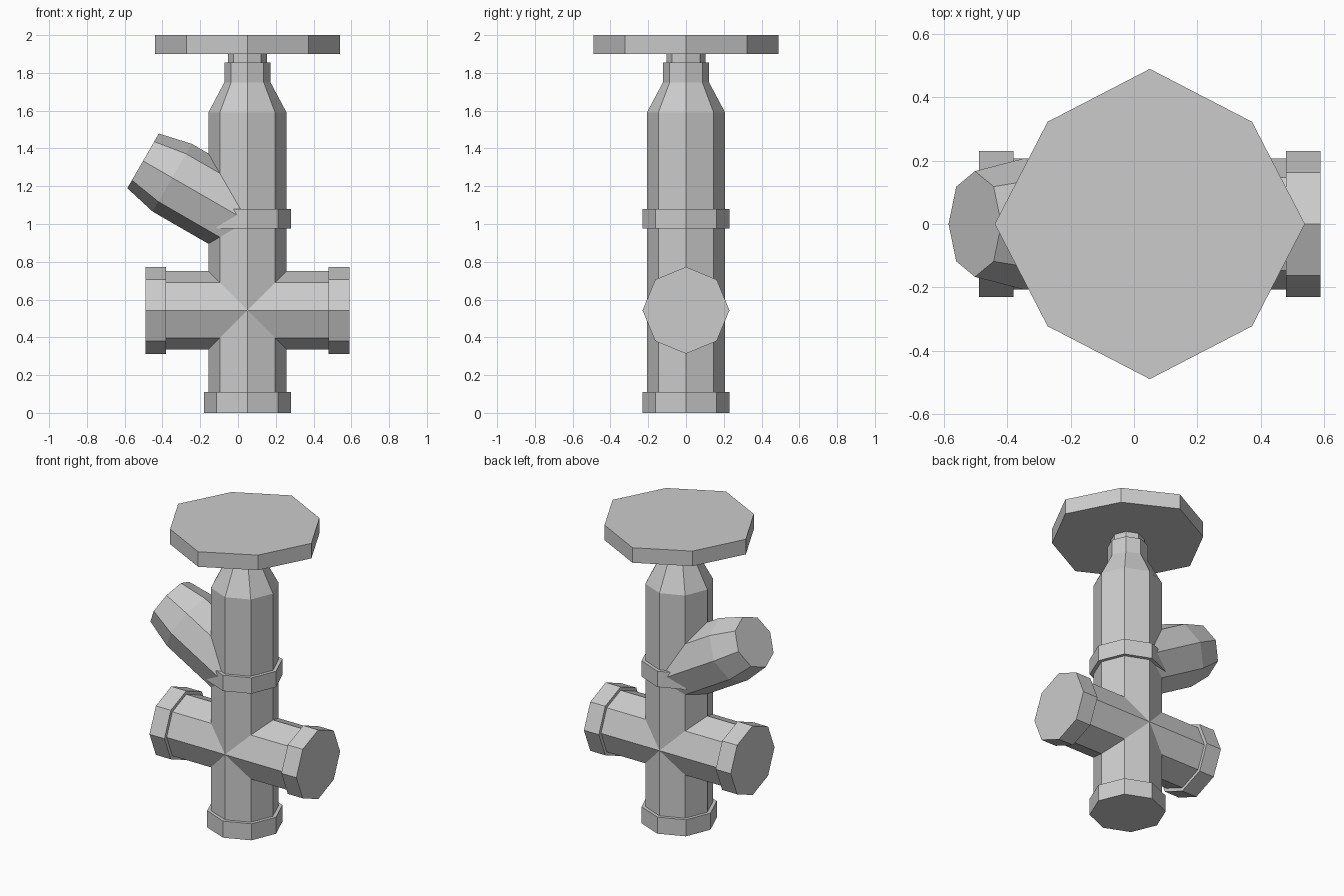
import bpy, bmesh
from math import cos, sin, pi, radians
from mathutils import Matrix, Vector

if "Cube" in bpy.data.objects:
    bpy.data.objects.remove(bpy.data.objects["Cube"])

CX = 0.05      # x of the main vertical axis
PIPE = 0.207   # pipe radius
LIP = 0.23     # flange radius


def turned(name, profile, origin, direction, diag=1.0):
    """Eight-sided turned solid: profile is (radius, distance along axis).
    Corners lie on the y axis and across it; diag scales the diagonal corners."""
    w = Vector(direction).normalized()
    v = Vector((0, 1, 0))
    u = v.cross(w)
    bm = bmesh.new()
    rings = []
    for r, t in profile:
        ring = []
        for i in range(8):
            a = i * pi / 4
            k = r * (diag if i % 2 else 1.0)
            p = Vector(origin) + w * t + (u * cos(a) + v * sin(a)) * k
            ring.append(bm.verts.new(p))
        rings.append(ring)
    for a, b in zip(rings, rings[1:]):
        for i in range(8):
            j = (i + 1) % 8
            bm.faces.new((a[i], a[j], b[j], b[i]))
    bm.faces.new(rings[0][::-1])
    bm.faces.new(rings[-1])
    bmesh.ops.recalc_face_normals(bm, faces=bm.faces)
    mesh = bpy.data.meshes.new(name)
    bm.to_mesh(mesh)
    bm.free()
    obj = bpy.data.objects.new(name, mesh)
    bpy.context.collection.objects.link(obj)
    return obj


up = (0, 0, 1)
base = (CX, 0, 0)

# Upright pipe: bottom flange, middle collar, tapered bonnet and stem
turned("upright_pipe", [
    (LIP, 0), (LIP, 0.11), (PIPE, 0.11), (PIPE, 0.975),
    (LIP, 0.975), (LIP, 1.08), (PIPE, 1.08), (PIPE, 1.59),
    (0.122, 1.75), (0.122, 1.855), (0.103, 1.855), (0.103, 1.905)], base, up)

# Hand wheel on top
turned("hand_wheel", [(0.49, 1.9), (0.49, 2.0)], base, up, diag=0.932)

# Horizontal cross pipe with a flange at each end
turned("cross_pipe", [
    (LIP, -0.54), (LIP, -0.43), (PIPE, -0.43),
    (PIPE, 0.43), (LIP, 0.43), (LIP, 0.54)], (CX, 0, 0.543), (1, 0, 0))

# Slanted side branch, narrowed at its outer end
tilt = radians(30)
turned("side_branch", [(PIPE, 0.01), (PIPE, 0.46), (0.167, 0.638)],
       (CX, 0, 1.015), (-cos(tilt), 0, sin(tilt)))
